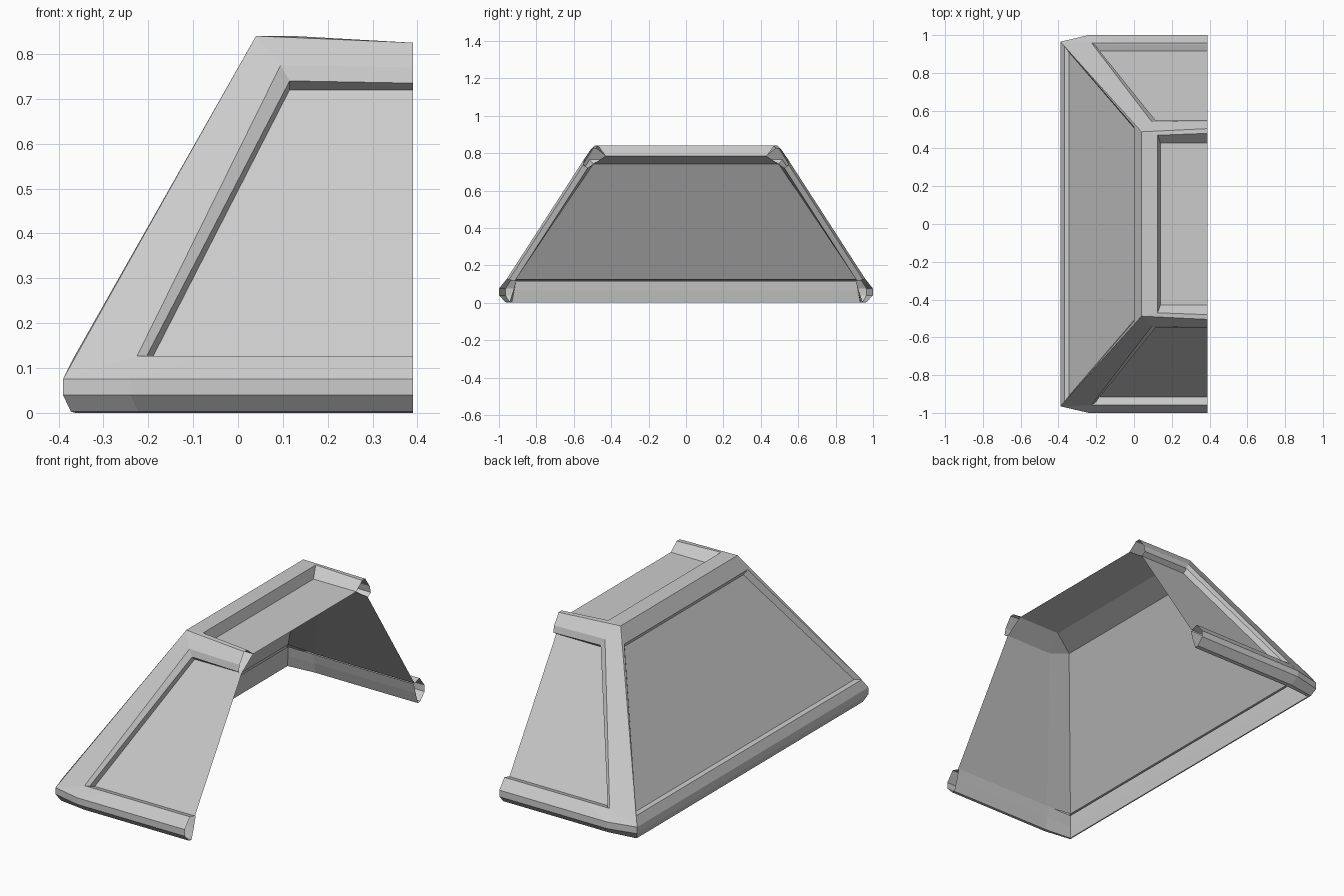
import bpy, bmesh
from mathutils import Vector

if "Cube" in bpy.data.objects:
    bpy.data.objects.remove(bpy.data.objects["Cube"])

END = 0.39                      # open cut end of the half shell
CENTRE = Vector((0.2, 0, 0.3))


def build(name, strips, caps=(), mirror=False, inward=False):
    """Loft each list of point rows into quads, add cap polygons, weld and orient."""
    bm = bmesh.new()
    first = None
    for rows in strips:
        for a, b in zip(rows, rows[1:]):
            for i in range(len(a) - 1):
                f = bm.faces.new([bm.verts.new(p) for p in (a[i], a[i + 1], b[i + 1], b[i])])
    for cap in caps:
        bm.faces.new([bm.verts.new(p) for p in cap])
    bmesh.ops.remove_doubles(bm, verts=bm.verts, dist=0.0005)
    bmesh.ops.recalc_face_normals(bm, faces=bm.faces)
    bm.faces.ensure_lookup_table()
    first = bm.faces[0]
    first.normal_update()
    facing = first.normal.dot(first.calc_center_median() - CENTRE)
    if (facing < 0) != inward:
        bmesh.ops.reverse_faces(bm, faces=bm.faces)
    me = bpy.data.meshes.new(name)
    bm.to_mesh(me)
    bm.free()
    ob = bpy.data.objects.new(name, me)
    bpy.context.collection.objects.link(ob)
    if mirror:
        m = ob.modifiers.new("Mirror", 'MIRROR')
        m.use_axis = (False, True, False)
        m.use_mirror_merge = False
    return ob


def slope_y(z, d=0.0):
    """Front slope plane, set back by d."""
    return -(0.96 - 0.646 * (z - 0.125) - d)


def front_ring(xb, zb, xt, zt, d, ze=None):
    ze = ze or zt
    return [(END, slope_y(zb, d), zb), (xb + 0.15, slope_y(zb, d), zb),
            (xb, slope_y(zb, d), zb), (xt, slope_y(zt, d), zt), (END, slope_y(ze, d), ze)]


def sym(x, y, z):
    return [(x, -y, z), (x, y, z)]


def left_ring(b, t):
    b, t = sym(*b), sym(*t)
    return [b[0], t[0], t[1], b[1], b[0]]


def top_ring(corner, end):
    c, e = sym(*corner), sym(*end)
    return [e[0], c[0], c[1], e[1]]


# Sloping front and back: raised border, two-step recess, panel
outer = [(END, -1.0, 0.075), (-0.24, -1.0, 0.075), (-0.39, -0.965, 0.075),
         (0.04, -0.488, 0.84), (END, -0.505, 0.825)]
panel_f = front_ring(-0.195, 0.115, 0.115, 0.72, 0.05)
front = [outer,
         front_ring(-0.225, 0.127, 0.095, 0.775, 0, 0.77),
         front_ring(-0.205, 0.124, 0.115, 0.74, 0.015, 0.735),
         panel_f]
build("side_slopes", [front], [panel_f], mirror=True)

# Sloping left face: narrow hip border and shallow recessed panel
lb, lt = (-0.345, 0.91, 0.125), (0.012, 0.495, 0.742)
panel_l = left_ring(lb, lt)
build("left_slope",
      [[left_ring((-0.39, 0.965, 0.075), (0.04, 0.488, 0.84)),
        left_ring((-0.368, 0.94, 0.12), (0.0, 0.515, 0.765)),
        panel_l]], [panel_l[:4]])

# Flat top: raised kerb around a sunken panel, open at the cut end
panel_t = top_ring((0.14, 0.43, 0.785), (END, 0.43, 0.785))
build("top_deck",
      [[top_ring((0.04, 0.488, 0.84), (END, 0.505, 0.825)),
        top_ring((0.125, 0.47, 0.84), (END, 0.48, 0.825)),
        panel_t]], [panel_t])

# Bottom rail: chamfered profile swept round three sides
profile = [(0, 0.075), (0, 0.04), (0.035, 0.003), (0.055, 0.0), (0.075, 0.06), (0.09, 0.115)]
rail = []
for i, z in profile:
    half = [(END, -1 + i, z), (-0.24 + i * 0.5, -1 + i, z), (-0.39 + i * 0.5, -0.965 + i * 0.61, z)]
    rail.append(half + [(x, -y, zz) for x, y, zz in reversed(half)])
build("bottom_rail", [rail])

# Inner faces of the hip and top beams
fb, ft, fe = panel_f[2], panel_f[3], panel_f[4]
l0, l1 = sym(*lb)[0], sym(*lt)[0]
te, tc = panel_t[0], panel_t[1]
build("inner_beams", [[[fb, ft], [l0, l1]], [[ft, fe], [tc, te]]], [[ft, l1, tc]],
      mirror=True, inward=True)
build("inner_ridge", [[sym(*lt), panel_t[1:3]]], inward=True)
